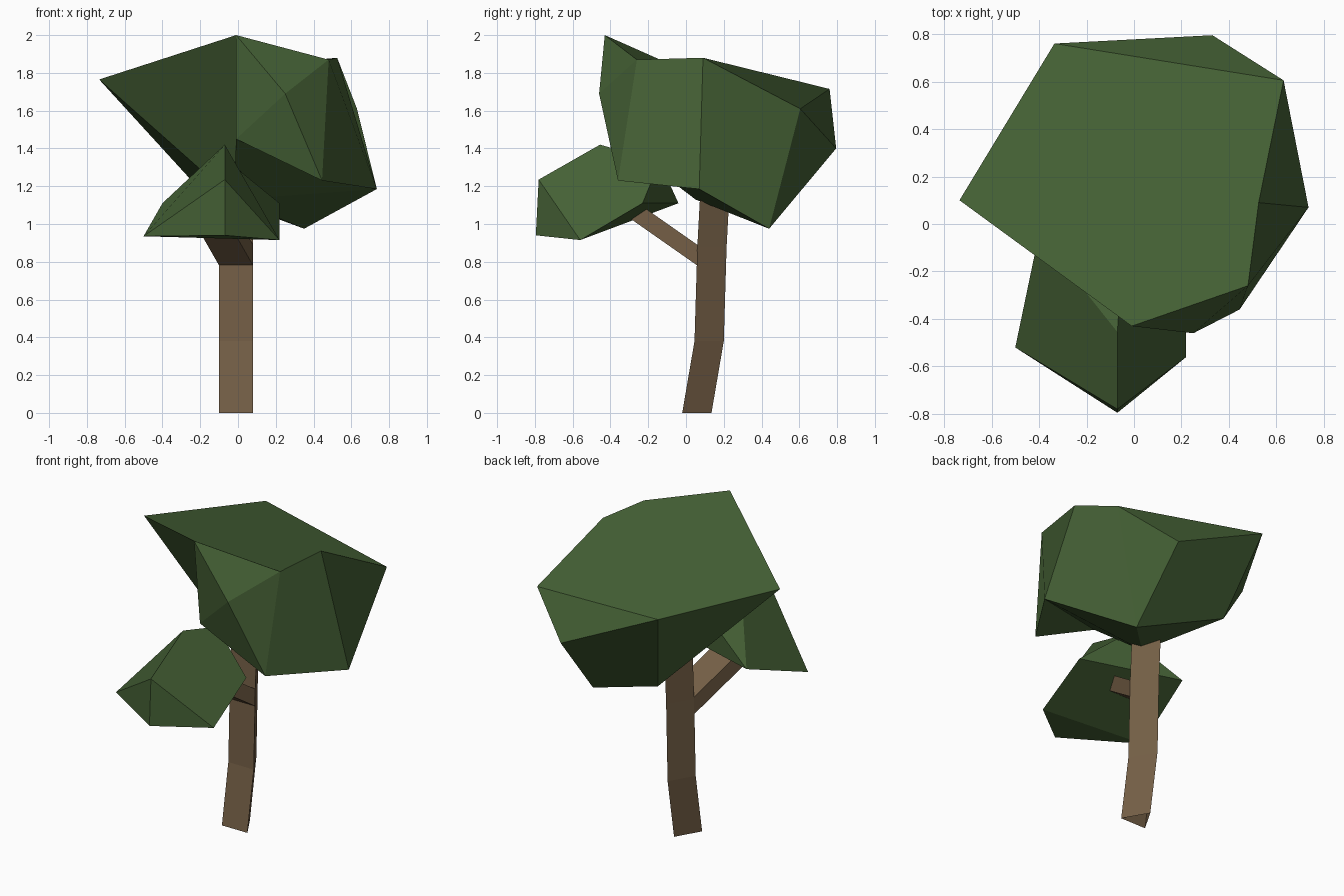
import bpy
import bmesh
from mathutils import Vector

default_cube = bpy.data.objects.get("Cube")
if default_cube:
    bpy.data.objects.remove(default_cube, do_unlink=True)


def make_material(name, color):
    mat = bpy.data.materials.new(name)
    mat.use_nodes = True
    mat.diffuse_color = (*color, 1)
    bsdf = next(n for n in mat.node_tree.nodes if n.type == "BSDF_PRINCIPLED")
    bsdf.inputs["Base Color"].default_value = (*color, 1)
    bsdf.inputs["Roughness"].default_value = 1
    return mat


def finish(name, bm, mat):
    """Turn a bmesh into a flat-shaded object with outward normals."""
    bmesh.ops.recalc_face_normals(bm, faces=bm.faces)
    mesh = bpy.data.meshes.new(name)
    bm.to_mesh(mesh)
    bm.free()
    mesh.materials.append(mat)
    obj = bpy.data.objects.new(name, mesh)
    bpy.context.collection.objects.link(obj)
    return obj


def loft(name, profile, path, mat):
    """Carry a closed profile along a path of offsets, leaving the ends open."""
    bm = bmesh.new()
    rings = [[bm.verts.new(Vector(p) + Vector(step)) for p in profile] for step in path]
    count = len(profile)
    for low, high in zip(rings, rings[1:]):
        for i in range(count):
            j = (i + 1) % count
            bm.faces.new((low[i], low[j], high[j], high[i]))
    return finish(name, bm, mat)


def faceted_clump(name, corners, faces, mat):
    """Build a faceted leaf clump from lettered corners; each word is a face."""
    bm = bmesh.new()
    verts = {key: bm.verts.new(co) for key, co in corners.items()}
    for word in faces.split():
        bm.faces.new([verts[letter] for letter in word])
    return finish(name, bm, mat)


bark = make_material("bark_brown", (0.175, 0.114, 0.061))
leaf = make_material("leaf_green", (0.06, 0.12, 0.036))

# Bent three-sided trunk
triangle = [(-0.10, 0, 0), (0.08, 0, 0), (-0.01, 0.155, 0)]
bend = [(0, -0.02, 0), (0, 0.045, 0.38), (0, 0.06, 0.88), (0, 0.08, 1.25)]
loft("trunk", triangle, bend, bark)

# Four-sided branch leaving the front of the trunk
section = [(x, 0.06, z) for x, z in
           ((-0.10, 0.78), (0.08, 0.78), (0.08, 0.89), (-0.10, 0.89))]
loft("branch", section, [(0, 0, 0), (-0.16, -0.40, 0.28)], bark)

# Large crown: rim and top corners, then the underside corners
crown = {
    "A": (-0.01, -0.43, 2.0),
    "B": (-0.735, 0.10, 1.765),
    "C": (-0.335, 0.76, 1.715),
    "D": (0.63, 0.605, 1.61),
    "E": (0.525, 0.09, 1.88),
    "F": (0.48, -0.26, 1.87),
    "G": (0.33, 0.795, 1.40),
    "H": (0.735, 0.07, 1.185),
    "I": (0.445, -0.36, 1.23),
    "J": (0.25, -0.46, 1.69),
    "K": (0.35, 0.44, 0.975),
    "L": (-0.01, -0.37, 1.45),
    "M": (-0.02, 0.05, 1.13),
    "N": (-0.20, 0.57, 1.18),
}
faceted_clump(
    "large_crown", crown,
    "ABCDEF AFJ FIJ AJL JIL FEHI DKHE DGK DCG CGKN BCN ALMB BMN MNK MKH LMH LHI",
    leaf)

# Small leaf clump at the end of the branch
clump = {
    "A": (-0.07, -0.795, 0.94),
    "B": (-0.07, -0.78, 1.235),
    "C": (-0.07, -0.455, 1.42),
    "D": (-0.50, -0.52, 0.935),
    "E": (0.22, -0.56, 0.915),
    "F": (0.22, -0.23, 1.11),
    "G": (-0.40, -0.04, 1.11),
    "H": (-0.05, -0.14, 1.33),
}
faceted_clump(
    "small_leaf_clump", clump,
    "CGDB GCH HFG BCHFE ABE ABD AED EFGD",
    leaf)
